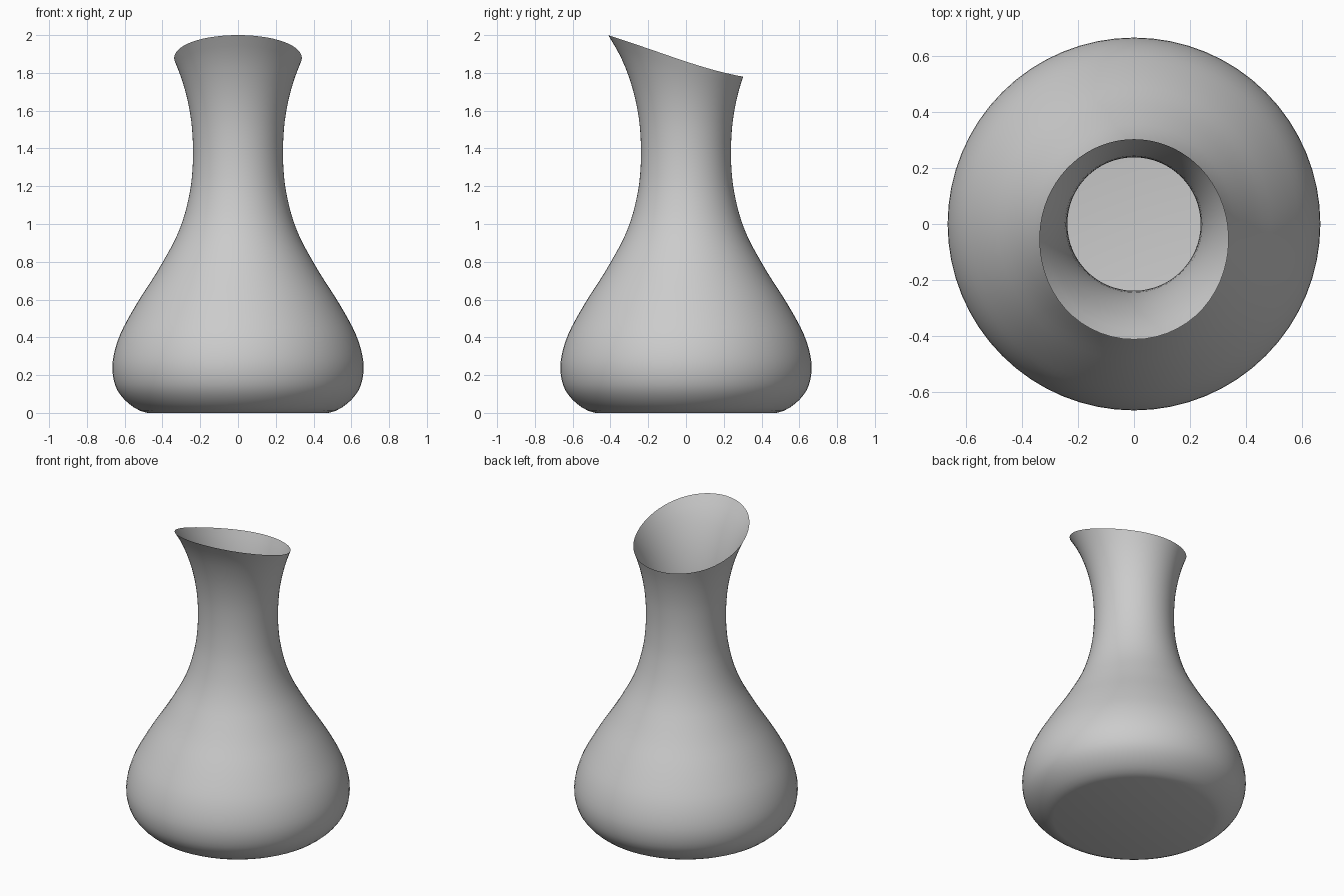
import bpy, bmesh, math

if "Cube" in bpy.data.objects:
    bpy.data.objects.remove(bpy.data.objects["Cube"])

SIDES = 64
ROWS = 48

# Outer profile as (height, radius), from the base edge to the flared lip
PROFILE = [(0.0, 0.48), (0.012, 0.52), (0.035, 0.56), (0.08, 0.61), (0.14, 0.648),
           (0.23, 0.665), (0.32, 0.655), (0.42, 0.622), (0.52, 0.57), (0.62, 0.51),
           (0.72, 0.445), (0.82, 0.386), (0.92, 0.332), (1.02, 0.292), (1.12, 0.265),
           (1.22, 0.247), (1.36, 0.238), (1.5, 0.243), (1.6, 0.256), (1.7, 0.278),
           (1.8, 0.31), (1.9, 0.353), (2.0, 0.412)]


def slope(i):
    a, b = PROFILE[max(i - 1, 0)], PROFILE[min(i + 1, len(PROFILE) - 1)]
    return (b[1] - a[1]) / (b[0] - a[0])


def radius(z):
    """Smooth cubic interpolation of the profile."""
    i = 0
    while i < len(PROFILE) - 2 and z > PROFILE[i + 1][0]:
        i += 1
    (z0, r0), (z1, r1) = PROFILE[i], PROFILE[i + 1]
    h = z1 - z0
    t = (z - z0) / h
    return ((2 * t**3 - 3 * t**2 + 1) * r0 + (t**3 - 2 * t**2 + t) * h * slope(i)
            + (3 * t**2 - 2 * t**3) * r1 + (t**3 - t**2) * h * slope(i + 1))


def rim_height(c):
    """Slanted lip: high at the front (c = 1), low at the back (c = -1)."""
    return 1.86 + 0.11 * c + 0.03 * c * c


# Vase wall: rings follow the profile, the neck rows shear into the slanted lip
bm = bmesh.new()
NECK = 1.2
rings = []
for k in range(ROWS + 1):
    z = 2.0 * (k / ROWS) ** 1.35
    ring = []
    for s in range(SIDES):
        a = 2 * math.pi * s / SIDES
        h = z
        if z > NECK:
            h = NECK + (z - NECK) / (2.0 - NECK) * (rim_height(math.cos(a)) - NECK)
        r = radius(h)
        ring.append(bm.verts.new((r * math.sin(a), -r * math.cos(a), h)))
    rings.append(ring)
for low, high in zip(rings, rings[1:]):
    for s in range(SIDES):
        n = (s + 1) % SIDES
        bm.faces.new((low[s], low[n], high[n], high[s]))

# Flat base
bm.faces.new(rings[0][::-1])

mesh = bpy.data.meshes.new("vase")
bm.to_mesh(mesh)
bm.free()
vase = bpy.data.objects.new("vase", mesh)
bpy.context.collection.objects.link(vase)
bpy.context.view_layer.objects.active = vase
vase.select_set(True)
bpy.ops.object.shade_smooth_by_angle(angle=math.radians(30))
